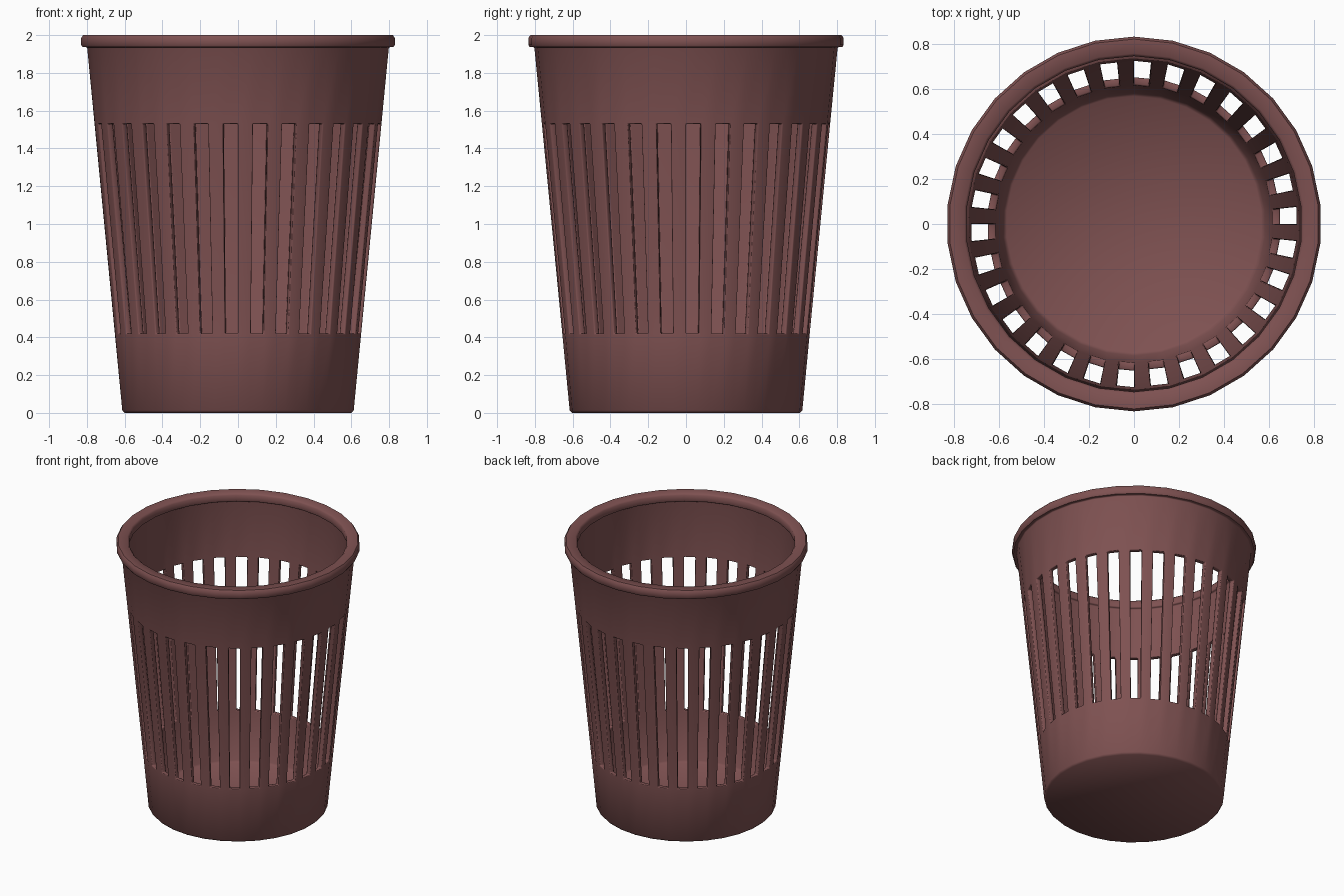
import bpy, bmesh, math

if "Cube" in bpy.data.objects:
    bpy.data.objects.remove(bpy.data.objects["Cube"])

SIDES = 30                     # flat sides, each one half bar and half slot
N = SIDES * 2
SLOT_LOW, SLOT_HIGH = 0.42, 1.53

# closed wall section (radius, height): outside going up, over the rim, inside going down
profile = [
    (0.604, 0.0), (0.616, 0.014), (0.655, SLOT_LOW), (0.763, SLOT_HIGH), (0.803, 1.936),
    (0.827, 1.936), (0.835, 1.948), (0.835, 1.985), (0.824, 2.0),
    (0.760, 2.0), (0.748, 1.988), (0.748, 1.940), (0.766, 1.936),
    (0.727, SLOT_HIGH), (0.619, SLOT_LOW), (0.586, 0.062), (0.570, 0.045),
]
OUT_LOW, OUT_HIGH, IN_HIGH, IN_LOW = 2, 3, 13, 14

plastic = bpy.data.materials.new("dusty maroon plastic")
plastic.diffuse_color = (0.21, 0.083, 0.083, 1)
plastic.use_nodes = True
plastic.node_tree.nodes["Principled BSDF"].inputs["Base Color"].default_value = plastic.diffuse_color

bm = bmesh.new()
rings = []
for r, z in profile:
    ring = []
    for i in range(N):
        a = math.radians(360 / N * i)
        # even steps sit in the middle of a flat side
        rr = r * math.cos(math.pi / SIDES) if i % 2 == 0 else r
        ring.append(bm.verts.new((rr * math.cos(a), rr * math.sin(a), z)))
    rings.append(ring)

# wall and rim, leaving the slots open
for p in range(len(profile) - 1):
    for i in range(N):
        j = (i + 1) % N
        if p in (OUT_LOW, IN_HIGH) and i % 2 == 0:
            continue
        bm.faces.new((rings[p][i], rings[p][j], rings[p + 1][j], rings[p + 1][i]))

# underside and inner floor
bm.faces.new(rings[0])
bm.faces.new(rings[-1])

# slot sides, sills and heads
for i in range(0, N, 2):
    j = (i + 1) % N
    for k in (i, j):
        bm.faces.new((rings[OUT_LOW][k], rings[OUT_HIGH][k],
                      rings[IN_HIGH][k], rings[IN_LOW][k]))
    for o, n in ((OUT_LOW, IN_LOW), (OUT_HIGH, IN_HIGH)):
        bm.faces.new((rings[o][i], rings[o][j], rings[n][j], rings[n][i]))

bmesh.ops.recalc_face_normals(bm, faces=bm.faces[:])
mesh = bpy.data.meshes.new("slotted_basket")
bm.to_mesh(mesh)
bm.free()
mesh.materials.append(plastic)
basket = bpy.data.objects.new("slotted_basket", mesh)
bpy.context.collection.objects.link(basket)

# softened slot edges
bevel = basket.modifiers.new("soft_edges", 'BEVEL')
bevel.width = 0.006
bevel.segments = 2
bevel.limit_method = 'ANGLE'
bevel.angle_limit = math.radians(65)

bpy.context.view_layer.objects.active = basket
basket.select_set(True)
bpy.ops.object.modifier_apply(modifier=bevel.name)
bpy.ops.object.shade_smooth_by_angle(angle=math.radians(50))
